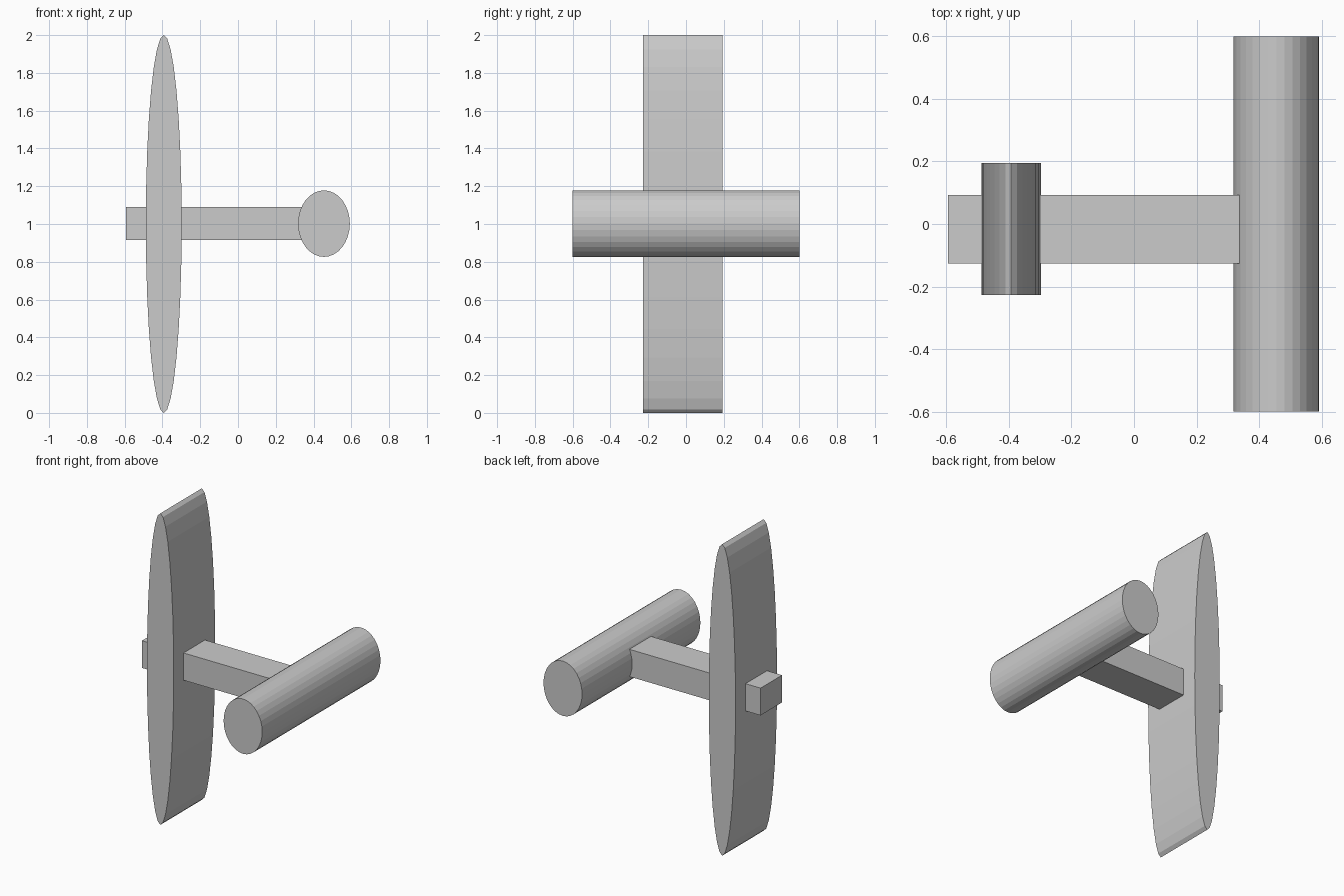
import bpy
from math import radians

if "Cube" in bpy.data.objects:
    bpy.data.objects.remove(bpy.data.objects["Cube"])


def elliptic_cylinder(name, x, y, z, size):
    """32-sided flat-faced cylinder lying along y, sized (x, y, z)."""
    bpy.ops.mesh.primitive_cylinder_add(vertices=32, radius=0.5, depth=1,
                                        location=(x, y, z),
                                        rotation=(radians(90), 0, 0))
    obj = bpy.context.object
    obj.name = name
    obj.scale = (size[0], size[2], size[1])  # local z runs along y
    return obj


# Tall flattened head
elliptic_cylinder("head", -0.393, -0.016, 1.0, (0.19, 0.421, 2.0))

# Cross handle
elliptic_cylinder("handle", 0.455, 0, 1.002, (0.274, 1.2, 0.352))

# Square bar through the head, ending inside the handle
x0, x1 = -0.594, 0.42
bpy.ops.mesh.primitive_cube_add(size=1, location=((x0 + x1) / 2, -0.017, 1.003))
bar = bpy.context.object
bar.name = "connecting_bar"
bar.scale = (x1 - x0, 0.218, 0.175)
